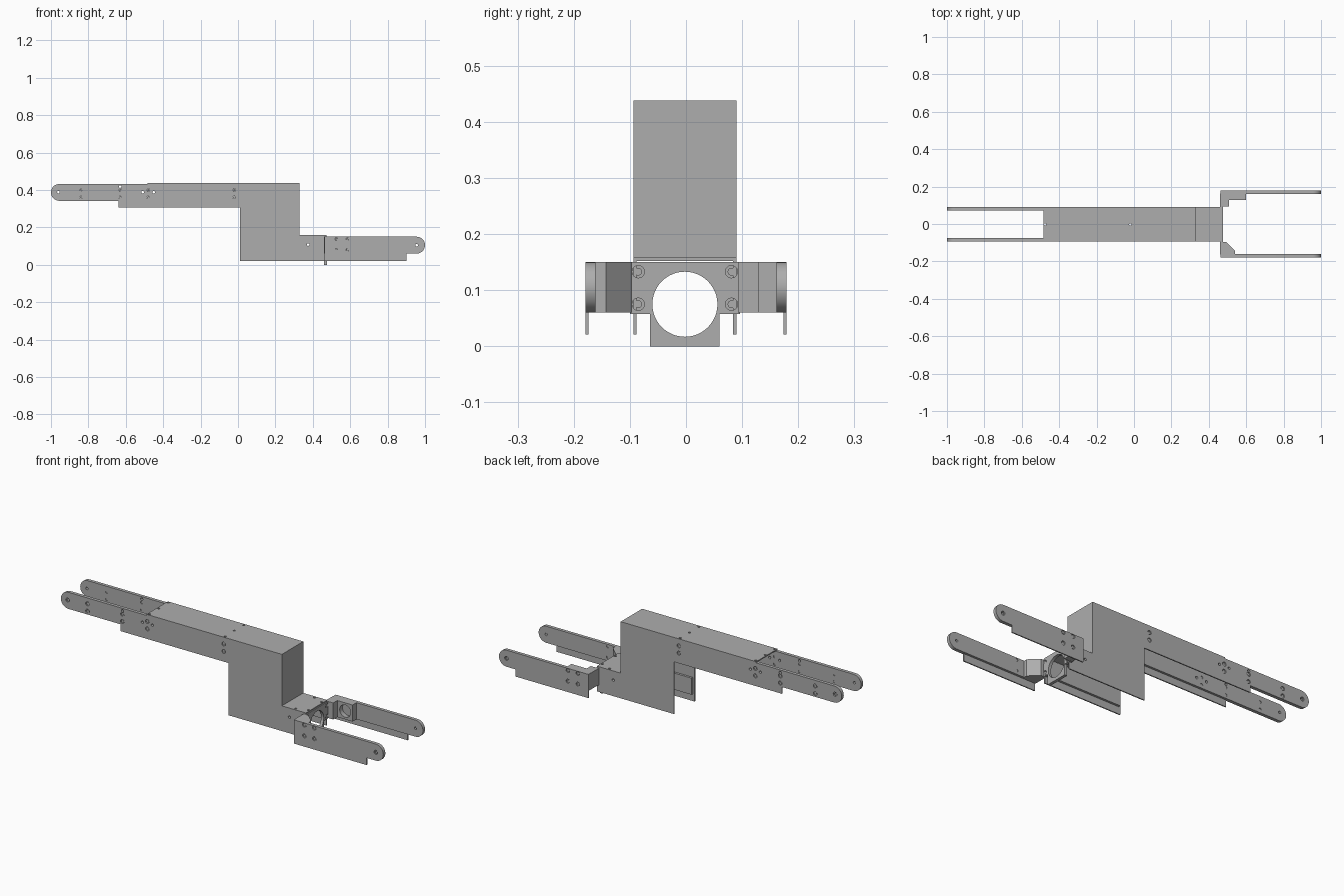
import bpy, bmesh, math
from mathutils import Matrix, Vector

cube = bpy.data.objects.get("Cube")
if cube:
    bpy.data.objects.remove(cube, do_unlink=True)

metal = bpy.data.materials.new("grey_metal")
metal.use_nodes = True
COLOUR = (0.42, 0.42, 0.42, 1)
metal.diffuse_color = COLOUR
metal.node_tree.nodes["Principled BSDF"].inputs["Base Color"].default_value = COLOUR

MID = -0.002  # body centre line in y


def finish(name, bm):
    bmesh.ops.recalc_face_normals(bm, faces=bm.faces)
    mesh = bpy.data.meshes.new(name)
    bm.to_mesh(mesh)
    bm.free()
    obj = bpy.data.objects.new(name, mesh)
    bpy.context.collection.objects.link(obj)
    mesh.materials.append(metal)
    return obj


def prism(name, outline, axis, lo, hi):
    """Extrude an outline along an axis; outline holds the other two coordinates."""
    place = {"x": lambda a, b: (lo, a, b), "y": lambda a, b: (a, lo, b),
             "z": lambda a, b: (a, b, lo)}[axis]
    bm = bmesh.new()
    face = bm.faces.new([bm.verts.new(place(a, b)) for a, b in outline])
    out = bmesh.ops.extrude_face_region(bm, geom=[face])
    move = Vector([hi - lo if c == axis else 0 for c in "xyz"])
    bmesh.ops.translate(bm, verts=[v for v in out["geom"] if isinstance(v, bmesh.types.BMVert)], vec=move)
    return finish(name, bm)


def rect(a0, a1, b0, b1):
    return [(a0, b0), (a1, b0), (a1, b1), (a0, b1)]


def cylinder(bm, centre, radius, depth, axis, sides=24):
    turn = {"x": Matrix.Rotation(math.pi / 2, 4, "Y"), "y": Matrix.Rotation(math.pi / 2, 4, "X"),
            "z": Matrix()}[axis]
    bmesh.ops.create_cone(bm, cap_ends=True, segments=sides, radius1=radius, radius2=radius,
                          depth=depth, matrix=Matrix.Translation(centre) @ turn)


def drill(obj, holes, axis, depth=1.0):
    """Cut round holes, given as (centre, radius), and keep the cut mesh."""
    bm = bmesh.new()
    for centre, radius in holes:
        cylinder(bm, centre, radius, depth, axis, 48 if radius > 0.03 else 20)
    cutter = finish("hole_cutter", bm)
    cutter.hide_render = True
    mod = obj.modifiers.new("holes", "BOOLEAN")
    mod.object, mod.solver = cutter, "EXACT"
    bpy.context.view_layer.update()
    cut = bpy.data.meshes.new_from_object(obj.evaluated_get(bpy.context.evaluated_depsgraph_get()))
    obj.modifiers.clear()
    obj.data = cut
    bpy.data.objects.remove(cutter, do_unlink=True)


def arm_outline(x_flat, x_tip, z0, z1):
    """Bar with one square end and one fully rounded end."""
    r = (z1 - z0) / 2
    s = 1 if x_tip > x_flat else -1
    arc = [(x_tip - s * r + s * r * math.cos(t), (z0 + z1) / 2 + r * math.sin(t))
           for t in [math.pi * (i / 20 - 0.5) for i in range(21)]]
    return [(x_flat, z0)] + arc + [(x_flat, z1)]


# Hole positions (x, z) shared by both sides
screws_rear = [(x, z) for x in (-0.84, -0.63, -0.48, -0.02) for z in (0.36, 0.4)]
through_rear = [(-0.96, 0.388), (-0.63, 0.418), (-0.51, 0.388), (-0.45, 0.388)]
screws_front = [(x, z) for x in (0.525, 0.585) for z in (0.08, 0.138)]
SCREW, BOLT = 0.011, 0.007

body = [(-0.64, 0.305), (0.01, 0.305), (0.01, 0.021), (0.474, 0.021), (0.474, 0.158),
        (0.33, 0.158), (0.33, 0.438), (-0.485, 0.438), (-0.485, 0.432), (-0.64, 0.432)]


def holes_at(points, radius, y):
    return [((x, y, z), radius) for x, z in points]


for side, s in (("left", 1), ("right", -1)):
    y = MID + s * 0.092
    # Body side sheet and the bars behind it
    sheet = prism(side + "_body_sheet", body, "y", y, y - s * 0.006)
    drill(sheet, holes_at([p for p in screws_rear if p[0] > -0.64], SCREW, y)
          + holes_at([p for p in through_rear if p[0] > -0.64] + [(0.375, 0.108)], BOLT, y), "y", 0.1)
    bar = prism(side + "_rear_arm", arm_outline(0.0, -1.0, 0.342, 0.432), "y", y - s * 0.006, y - s * 0.018)
    drill(bar, holes_at(screws_rear, BOLT, y) + holes_at(through_rear, BOLT, y), "y", 0.1)
    # Thin skin on the projecting part of the rear arm
    skin = prism(side + "_rear_arm_skin", arm_outline(-0.64, -1.0, 0.342, 0.432), "y", y, y - s * 0.006)
    drill(skin, holes_at([p for p in screws_rear if p[0] < -0.65], SCREW, y)
          + holes_at(through_rear[:1], SCREW, y), "y", 0.1)
    low = prism(side + "_lower_bar", rect(0.02, 0.462, 0.06, 0.15), "y", y - s * 0.006, y - s * 0.018)
    drill(low, holes_at([(0.375, 0.108)], BOLT, y), "y", 0.1)

    # Front arm: thin outer skin with a lower tab, and a thicker bar inside
    yo = s * 0.1795
    tip = arm_outline(0.462, 1.0, 0.06, 0.15)
    skin_outline = [(0.462, 0.021), (0.9, 0.021), (0.9, 0.06)] + tip[1:]
    skin = prism(side + "_front_arm_skin", skin_outline, "y", yo, yo - s * 0.006)
    drill(skin, holes_at(screws_front + [(0.955, 0.105)], SCREW, yo), "y", 0.1)
    bar = prism(side + "_front_arm", tip, "y", yo - s * 0.006, yo - s * 0.018)
    drill(bar, holes_at(screws_front + [(0.955, 0.105)], BOLT, yo), "y", 0.1)

    # Sunken bolts filling the screw holes
    bm = bmesh.new()
    for x, z in screws_rear:
        cylinder(bm, (x, y - s * 0.01, z), BOLT * 0.9, 0.012, "y", 12)
    for x, z in screws_front:
        cylinder(bm, (x, yo - s * 0.01, z), BOLT * 0.9, 0.012, "y", 12)
    finish(side + "_bolts", bm)

# Folded covers of the body
cover = prism("top_cover", rect(-0.485, 0.33, MID - 0.086, MID + 0.086), "z", 0.432, 0.438)
drill(cover, [((x, MID + dy, 0.435), 0.006) for x, dy in
              ((-0.475, 0.08), (-0.475, 0), (-0.475, -0.08), (-0.02, 0.08), (-0.02, 0), (-0.02, -0.08))], "z", 0.1)
prism("step_wall", rect(MID - 0.086, MID + 0.086, 0.152, 0.432), "x", 0.324, 0.33)
cover = prism("lower_cover", rect(0.33, 0.474, MID - 0.086, MID + 0.086), "z", 0.152, 0.158)
drill(cover, [((x, MID + dy, 0.155), 0.006) for x, dy in
              ((0.405, 0.08), (0.405, -0.08), (0.465, 0.057), (0.465, -0.057))], "z", 0.1)

# Front mounting plate with the large round opening
w, n = 0.098, 0.062
plate = prism("mounting_plate", [(MID - n, 0), (MID + n, 0), (MID + n, 0.058), (MID + w, 0.058),
                                 (MID + w, 0.15), (MID - w, 0.15), (MID - w, 0.058), (MID - n, 0.058)],
              "x", 0.461, 0.477)
corners = [(0.477, MID + dy, z) for dy in (-0.083, 0.083) for z in (0.075, 0.133)]
drill(plate, [((0.47, MID, 0.075), 0.058)], "x", 0.1)
drill(plate, [(c, SCREW) for c in corners], "x", 0.012)
bm = bmesh.new()
for c in corners:
    cylinder(bm, Vector(c) - Vector((0.007, 0, 0)), BOLT, 0.01, "x", 12)
finish("plate_bolts", bm)

# Spacer blocks joining the plate to the front arms
block = prism("left_spacer", [(0.461, 0.093), (0.508, 0.093), (0.508, 0.128), (0.6, 0.128),
                              (0.6, 0.163), (0.461, 0.163)], "z", 0.06, 0.15)
drill(block, [((0.555, 0.128, 0.105), 0.033)], "y", 0.05)
prism("right_spacer", [(0.461, -0.096), (0.492, -0.096), (0.54, -0.143), (0.54, -0.163),
                       (0.461, -0.163)], "z", 0.06, 0.15)

# Smooth the round parts while keeping edges sharp
for obj in bpy.context.collection.objects:
    if obj.type == "MESH":
        bpy.ops.object.select_all(action="DESELECT")
        obj.select_set(True)
        bpy.context.view_layer.objects.active = obj
        bpy.ops.object.shade_smooth_by_angle(angle=math.radians(30))
